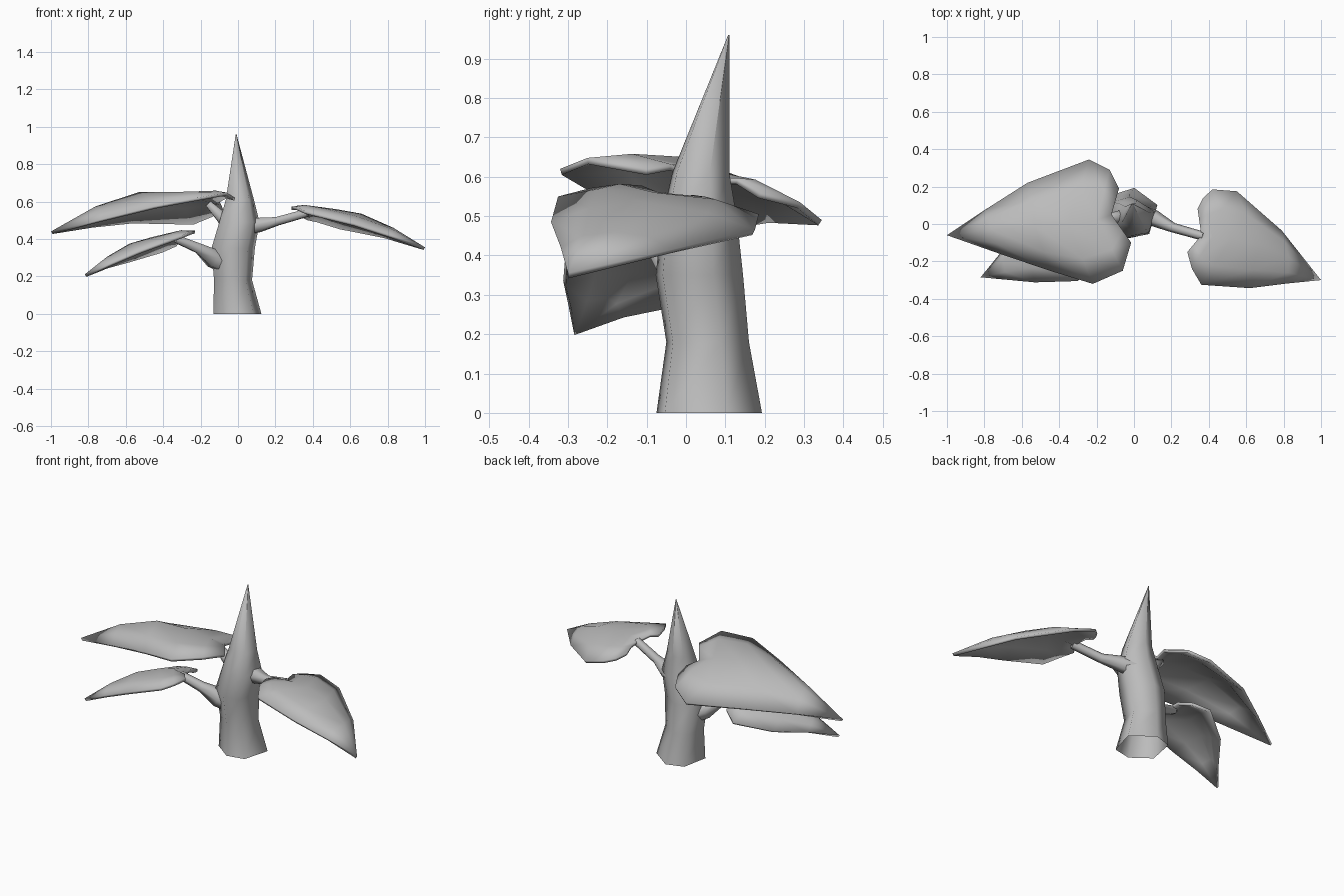
import bpy, bmesh, math
from mathutils import Vector

if "Cube" in bpy.data.objects:
    bpy.data.objects.remove(bpy.data.objects["Cube"], do_unlink=True)

grey = bpy.data.materials.new("plain grey")
grey.use_nodes = True
COLOUR = (0.5, 0.5, 0.5, 1)
grey.diffuse_color = COLOUR
grey.node_tree.nodes["Principled BSDF"].inputs["Base Color"].default_value = COLOUR


def finish(bm, name, angle):
    mesh = bpy.data.meshes.new(name)
    bm.to_mesh(mesh)
    bm.free()
    obj = bpy.data.objects.new(name, mesh)
    bpy.context.collection.objects.link(obj)
    mesh.materials.append(grey)
    bpy.ops.object.select_all(action="DESELECT")
    obj.select_set(True)
    bpy.context.view_layer.objects.active = obj
    bpy.ops.object.shade_smooth_by_angle(angle=math.radians(angle))
    return obj


def loft(name, rings):
    """Skin closed rings of points, open at the first and capped at the last."""
    bm = bmesh.new()
    loops = [[bm.verts.new(p) for p in ring] for ring in rings]
    n = len(loops[0])
    for a, b in zip(loops, loops[1:]):
        for i in range(n):
            j = (i + 1) % n
            bm.faces.new((a[i], a[j], b[j], b[i]))
    bm.faces.new(loops[-1])
    bmesh.ops.recalc_face_normals(bm, faces=bm.faces)
    return finish(bm, name, 85)


# Six-sided trunk section, as fractions of its bounding box
SECTION = [(0.83, 0.08), (1, 0.66), (0.52, 1), (0.12, 0.88), (0, 0.3), (0.42, 0)]


def trunk_ring(x0, x1, y0, y1, z):
    return [(x0 + (x1 - x0) * u, y0 + (y1 - y0) * v, z) for u, v in SECTION]


def stem(name, path, radii, sides=6):
    path = [Vector(p) for p in path]
    rings = []
    for i, (p, r) in enumerate(zip(path, radii)):
        along = path[min(i + 1, len(path) - 1)] - path[max(i - 1, 0)]
        side = along.cross(Vector((0, 0, 1))).normalized()
        up = side.cross(along).normalized()
        rings.append([p + r * (side * math.cos(t) + up * math.sin(t))
                      for t in (math.tau * k / sides for k in range(sides))])
    return loft(name, rings)


def leaf(name, rows, tip, bulge):
    """Domed blade: each row is front rim, midrib, back rim."""
    bm = bmesh.new()
    grid = []
    for row in rows:
        a, m, b = (Vector(p) for p in row)
        lift = Vector((0, 0, bulge))
        pts = (a, a.lerp(m, 0.42) + lift, m, b.lerp(m, 0.42) + lift, b)
        grid.append([bm.verts.new(p) for p in pts])
    end = bm.verts.new(tip)
    for r, s in zip(grid, grid[1:]):
        for i in range(4):
            bm.faces.new((r[i], r[i + 1], s[i + 1], s[i]))
    for i in range(4):
        bm.faces.new((grid[-1][i], grid[-1][i + 1], end))
    bmesh.ops.recalc_face_normals(bm, faces=bm.faces)
    if sum(f.normal.z for f in bm.faces) < 0:
        bmesh.ops.reverse_faces(bm, faces=bm.faces)
    obj = finish(bm, name, 50)
    shell = obj.modifiers.new("thickness", "SOLIDIFY")
    shell.thickness = 0.016
    shell.offset = -1
    return obj


# Tapering trunk with a leaning pointed top
loft("trunk", [
    trunk_ring(-0.132, 0.125, -0.075, 0.193, 0),
    trunk_ring(-0.128, 0.075, -0.05, 0.16, 0.18),
    trunk_ring(-0.142, 0.09, -0.077, 0.145, 0.35),
    trunk_ring(-0.1, 0.115, -0.062, 0.13, 0.49),
    trunk_ring(-0.065, 0.085, -0.035, 0.11, 0.61),
    trunk_ring(-0.012, -0.008, 0.107, 0.11, 0.96),
])

# Stems
stem("upper_stem", [(-0.02, 0.04, 0.43), (-0.09, 0.035, 0.52), (-0.16, 0.03, 0.59)],
     (0.05, 0.034, 0.02))
stem("left_stem", [(0.02, 0.06, 0.46), (0.11, 0.03, 0.475), (0.21, -0.02, 0.495),
                   (0.37, -0.065, 0.54)], (0.05, 0.044, 0.026, 0.024))
stem("lower_stem", [(-0.04, 0.05, 0.25), (-0.13, 0, 0.295), (-0.21, -0.04, 0.35),
                    (-0.33, -0.07, 0.4)], (0.05, 0.055, 0.03, 0.024))

# Leaves
leaf("upper_leaf", [
    [(-0.015, -0.1, 0.62), (-0.12, 0.05, 0.6), (-0.08, 0.19, 0.56)],
    [(-0.06, -0.25, 0.648), (-0.2, 0.02, 0.625), (-0.13, 0.29, 0.535)],
    [(-0.22, -0.32, 0.62), (-0.35, 0.0, 0.65), (-0.24, 0.345, 0.49)],
    [(-0.45, -0.25, 0.575), (-0.53, -0.01, 0.65), (-0.57, 0.22, 0.495)],
    [(-0.73, -0.155, 0.505), (-0.76, -0.03, 0.575), (-0.79, 0.08, 0.47)],
], (-1, -0.06, 0.44), 0.02)
leaf("left_leaf", [
    [(0.285, -0.15, 0.572), (0.36, -0.06, 0.55), (0.34, 0.08, 0.53)],
    [(0.31, -0.24, 0.572), (0.42, -0.07, 0.56), (0.37, 0.14, 0.515)],
    [(0.36, -0.325, 0.55), (0.52, -0.08, 0.56), (0.42, 0.185, 0.505)],
    [(0.62, -0.343, 0.485), (0.66, -0.11, 0.535), (0.55, 0.175, 0.465)],
    [(0.82, -0.318, 0.42), (0.83, -0.18, 0.46), (0.79, -0.035, 0.415)],
], (1, -0.3, 0.355), 0.015)
leaf("lower_leaf", [
    [(-0.23, -0.17, 0.445), (-0.31, -0.07, 0.415), (-0.31, 0.03, 0.395)],
    [(-0.25, -0.25, 0.44), (-0.38, -0.07, 0.425), (-0.33, 0.09, 0.375)],
    [(-0.3, -0.305, 0.42), (-0.46, -0.08, 0.41), (-0.41, 0.14, 0.34)],
    [(-0.53, -0.312, 0.335), (-0.58, -0.13, 0.375), (-0.59, 0.01, 0.285)],
    [(-0.68, -0.298, 0.27), (-0.7, -0.2, 0.305), (-0.71, -0.15, 0.25)],
], (-0.82, -0.285, 0.21), 0.013)
